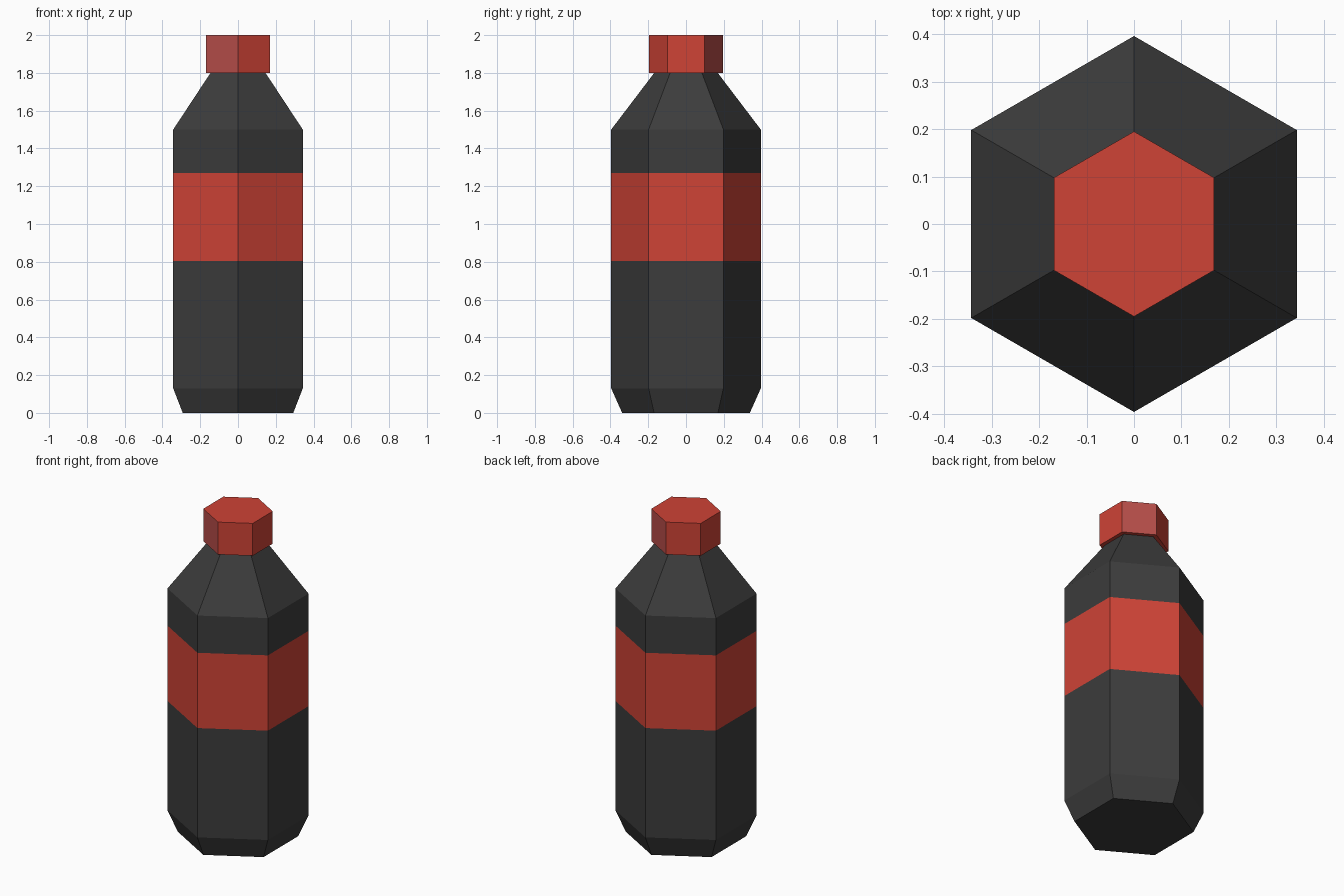
import bpy, bmesh, math

if "Cube" in bpy.data.objects:
    bpy.data.objects.remove(bpy.data.objects["Cube"])


def material(name, rgb):
    m = bpy.data.materials.new(name)
    m.diffuse_color = (*rgb, 1)
    m.use_nodes = True
    m.node_tree.nodes["Principled BSDF"].inputs["Base Color"].default_value = m.diffuse_color
    return m


DARK = material("charcoal", (0.045, 0.045, 0.045))
RED = material("red", (0.62, 0.056, 0.037))
PALE = material("dusty_red", (0.47, 0.075, 0.066))


def hex_lathe(name, profile, mats, rule):
    """Closed six-sided solid from (radius, z) rings, corners on the y axis."""
    bm = bmesh.new()
    rings = []
    for r, z in profile:
        rings.append([bm.verts.new((r * math.cos(a), r * math.sin(a), z))
                      for a in (math.radians(30 + 60 * i) for i in range(6))])
    for lo, hi in zip(rings, rings[1:]):
        for i in range(6):
            j = (i + 1) % 6
            bm.faces.new((lo[i], lo[j], hi[j], hi[i]))
    bm.faces.new(rings[0][::-1])
    bm.faces.new(rings[-1])
    bm.normal_update()
    for f in bm.faces:
        f.material_index = rule(f)
    me = bpy.data.meshes.new(name)
    bm.to_mesh(me)
    bm.free()
    for m in mats:
        me.materials.append(m)
    ob = bpy.data.objects.new(name, me)
    bpy.context.collection.objects.link(ob)
    return ob


# Bottle body with a red label band
hex_lathe("bottle_body",
          [(0.338, 0), (0.396, 0.13), (0.396, 0.805), (0.396, 1.27),
           (0.396, 1.5), (0.168, 1.8)],
          [DARK, RED],
          lambda f: int(0.9 < f.calc_center_median().z < 1.2))

# Cap, with one opposite pair of sides in a duller red
hex_lathe("cap", [(0.195, 1.8), (0.195, 2.0)], [RED, PALE],
          lambda f: int(f.normal.x * f.normal.y > 0.3))
